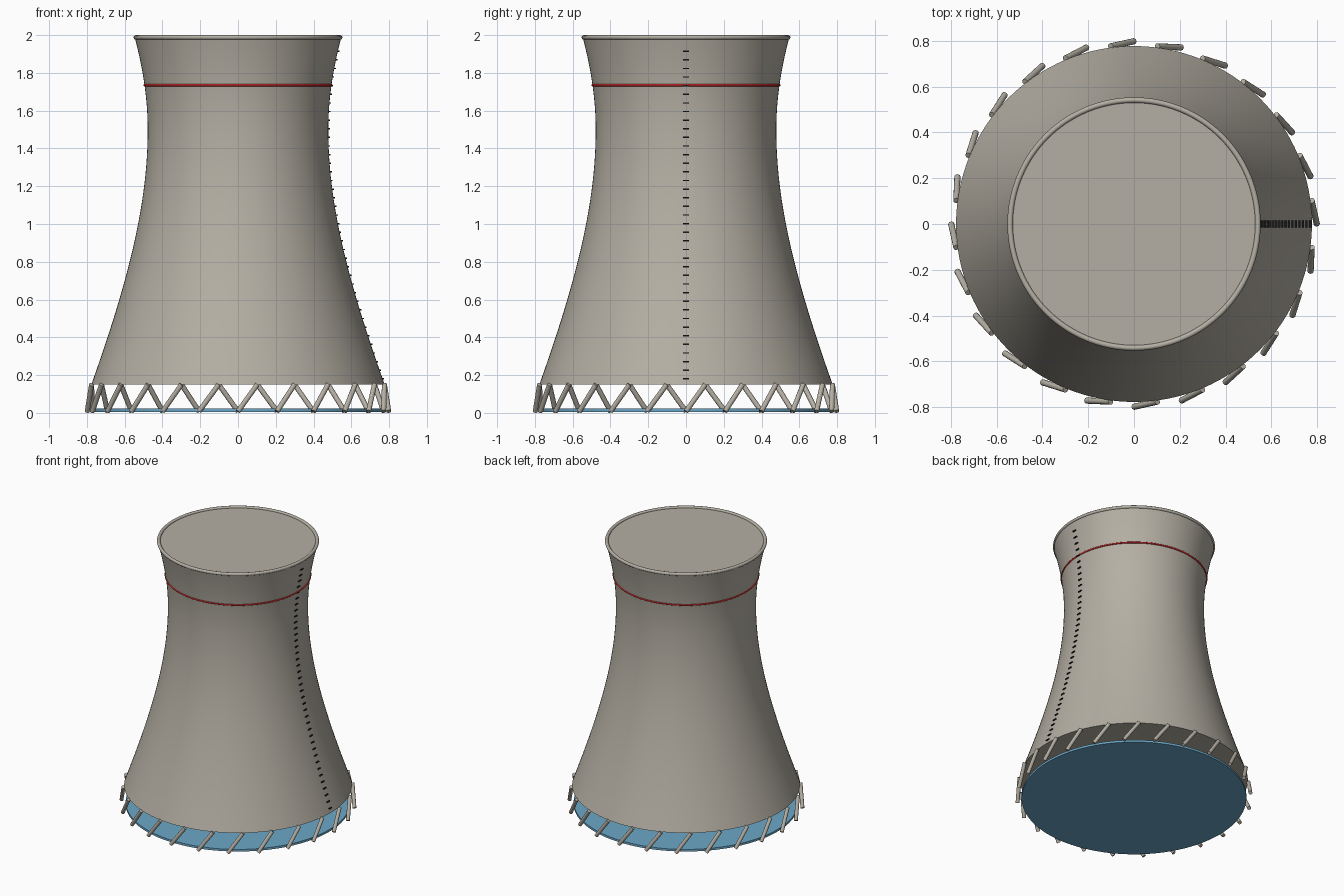
import bpy, bmesh, math
from mathutils import Vector, Matrix

if "Cube" in bpy.data.objects:
    bpy.data.objects.remove(bpy.data.objects["Cube"])


def material(name, rgb):
    m = bpy.data.materials.new(name)
    m.diffuse_color = (*rgb, 1)
    m.use_nodes = True
    m.node_tree.nodes["Principled BSDF"].inputs["Base Color"].default_value = m.diffuse_color
    return m


CONCRETE = material("concrete", (0.46, 0.43, 0.37))
WATER = material("water blue", (0.15, 0.39, 0.58))
RED = material("warning red", (0.65, 0.025, 0.025))
BLACK = material("ladder black", (0.01, 0.01, 0.01))


def finish(name, bm, mat, smooth=True):
    bmesh.ops.recalc_face_normals(bm, faces=bm.faces)
    me = bpy.data.meshes.new(name)
    bm.to_mesh(me)
    bm.free()
    me.materials.append(mat)
    ob = bpy.data.objects.new(name, me)
    bpy.context.collection.objects.link(ob)
    if smooth:
        bpy.ops.object.select_all(action='DESELECT')
        ob.select_set(True)
        bpy.context.view_layer.objects.active = ob
        bpy.ops.object.shade_smooth_by_angle(angle=math.radians(35))
    return ob


def lathe(name, profile, mat, closed=False, n=128):
    # revolve (radius, z) points; open profiles get flat caps
    bm = bmesh.new()
    rings = [[bm.verts.new((r * math.cos(2 * math.pi * i / n),
                            r * math.sin(2 * math.pi * i / n), z))
              for i in range(n)] for r, z in profile]
    pairs = list(zip(rings, rings[1:]))
    if closed:
        pairs.append((rings[-1], rings[0]))
    else:
        bm.faces.new(rings[0])
        bm.faces.new(rings[-1])
    for a, b in pairs:
        for i in range(n):
            j = (i + 1) % n
            bm.faces.new((a[i], a[j], b[j], b[i]))
    return finish(name, bm, mat)


def torus(name, major, minor, z, mat):
    lathe(name, [(major + minor * math.cos(t * math.pi / 6),
                  z + minor * math.sin(t * math.pi / 6)) for t in range(12)],
          mat, closed=True)


def radius(z):
    # hyperbolic shell, flaring faster above the throat
    c = 0.877 if z > 1.5 else 1.054
    return 0.478 * math.sqrt(1 + ((z - 1.5) / c) ** 2)


# Shell, rim, warning band and basin
BOTTOM, TOP = 0.15, 1.988
lathe("shell", [(radius(z), z) for z in
                (BOTTOM + (TOP - BOTTOM) * i / 48 for i in range(49))], CONCRETE)
torus("top_rim", 0.541, 0.012, TOP, CONCRETE)
torus("warning_band", radius(1.735), 0.006, 1.735, RED)
lathe("water_basin", [(0.767, 0.006), (0.767, 0.022)], WATER)

# Slanted support legs
bm = bmesh.new()
for k in range(24):
    a = math.radians(15 * k)
    b = a + math.radians(7.5)
    p = Vector((0.798 * math.cos(a), 0.798 * math.sin(a), 0.008))
    q = Vector((0.782 * math.cos(b), 0.782 * math.sin(b), 0.15))
    d = q - p
    mtx = Matrix.Translation((p + q) / 2) @ d.to_track_quat('Z', 'Y').to_matrix().to_4x4()
    bmesh.ops.create_cone(bm, cap_ends=True, segments=12, radius1=0.0135,
                          radius2=0.0135, depth=d.length, matrix=mtx)
finish("support_legs", bm, CONCRETE)

# Ladder rungs up the right side
bm = bmesh.new()
for i in range(39):
    z = 0.18 + (1.915 - 0.18) * i / 38
    bmesh.ops.create_cube(bm, size=1, matrix=Matrix.Translation((radius(z) + 0.002, 0, z))
                          @ Matrix.Diagonal((0.012, 0.03, 0.007, 1)))
finish("ladder_rungs", bm, BLACK, smooth=False)
